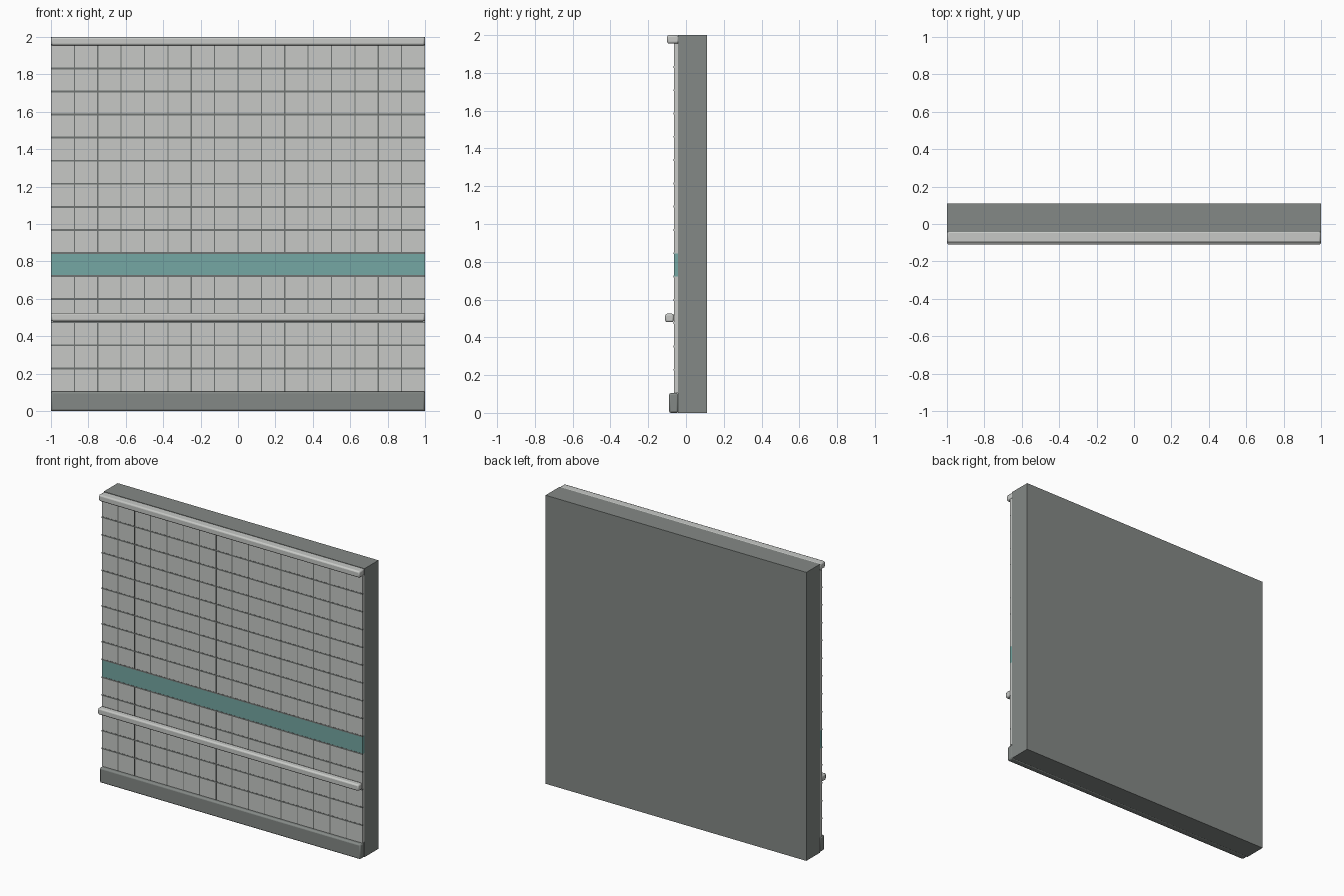
import bpy

if "Cube" in bpy.data.objects:
    bpy.data.objects.remove(bpy.data.objects["Cube"])


def lin(c):
    c /= 255
    return c / 12.92 if c <= 0.04045 else ((c + 0.055) / 1.055) ** 2.4


def material(name, r, g, b):
    m = bpy.data.materials.new(name)
    m.diffuse_color = (lin(r), lin(g), lin(b), 1)
    m.use_nodes = True
    m.node_tree.nodes["Principled BSDF"].inputs["Base Color"].default_value = m.diffuse_color
    return m


TILE = material("pale grey tile", 199, 201, 198)
CONCRETE = material("mid grey", 132, 137, 134)
TEAL = material("teal tile", 117, 167, 163)
GROUT = material("dark grey grout", 112, 116, 114)


def box(name, x, y, z, mat, bevel=0.0, segments=2):
    """Box spanning the (min, max) ranges x, y and z, with optional rounded edges."""
    bpy.ops.mesh.primitive_cube_add(size=1)
    ob = bpy.context.object
    ob.name = name
    for v in ob.data.vertices:
        v.co = [r[0] if c < 0 else r[1] for c, r in zip(v.co, (x, y, z))]
    ob.data.materials.append(mat)
    if bevel:
        mod = ob.modifiers.new("rounded edges", 'BEVEL')
        mod.width = bevel
        mod.segments = segments
        bpy.ops.object.shade_smooth_by_angle()
    return ob


FULL = (-1, 1)
Z0, Z1, ROWS, COLS = 0.105, 1.955, 15, 16
PITCH = (Z1 - Z0) / ROWS
FRONT = -0.064

# Wall slab
box("wall_slab", FULL, (-0.042, 0.11), (0, 2), CONCRETE)

# Tile courses, with one teal accent course
for r in range(ROWS):
    z = Z0 + r * PITCH
    accent = r == 5
    box("accent_course" if accent else "tile_course", FULL, (FRONT, -0.042),
        (z, z + PITCH), TEAL if accent else TILE)

# Horizontal grout lines
for r in range(1, ROWS):
    z = Z0 + r * PITCH
    box("grout_row", FULL, (FRONT - 0.001, -0.052), (z - 0.005, z + 0.005), GROUT)

# Vertical grout lines, interrupted by the accent course
for c in range(1, COLS):
    x = -1 + c * 2 / COLS
    for lo, hi in ((Z0, Z0 + 5 * PITCH), (Z0 + 6 * PITCH, Z1)):
        box("grout_column", (x - 0.003, x + 0.003), (FRONT - 0.0008, -0.052),
            (lo, hi), GROUT)

# Base skirting, chair rail and top trim
box("skirting", FULL, (-0.09, -0.04), (0, 0.105), CONCRETE, 0.01)
box("chair_rail", FULL, (-0.11, -0.064), (0.48, 0.525), TILE, 0.01)
box("top_trim", FULL, (-0.1, -0.038), (1.955, 2), TILE, 0.01)
